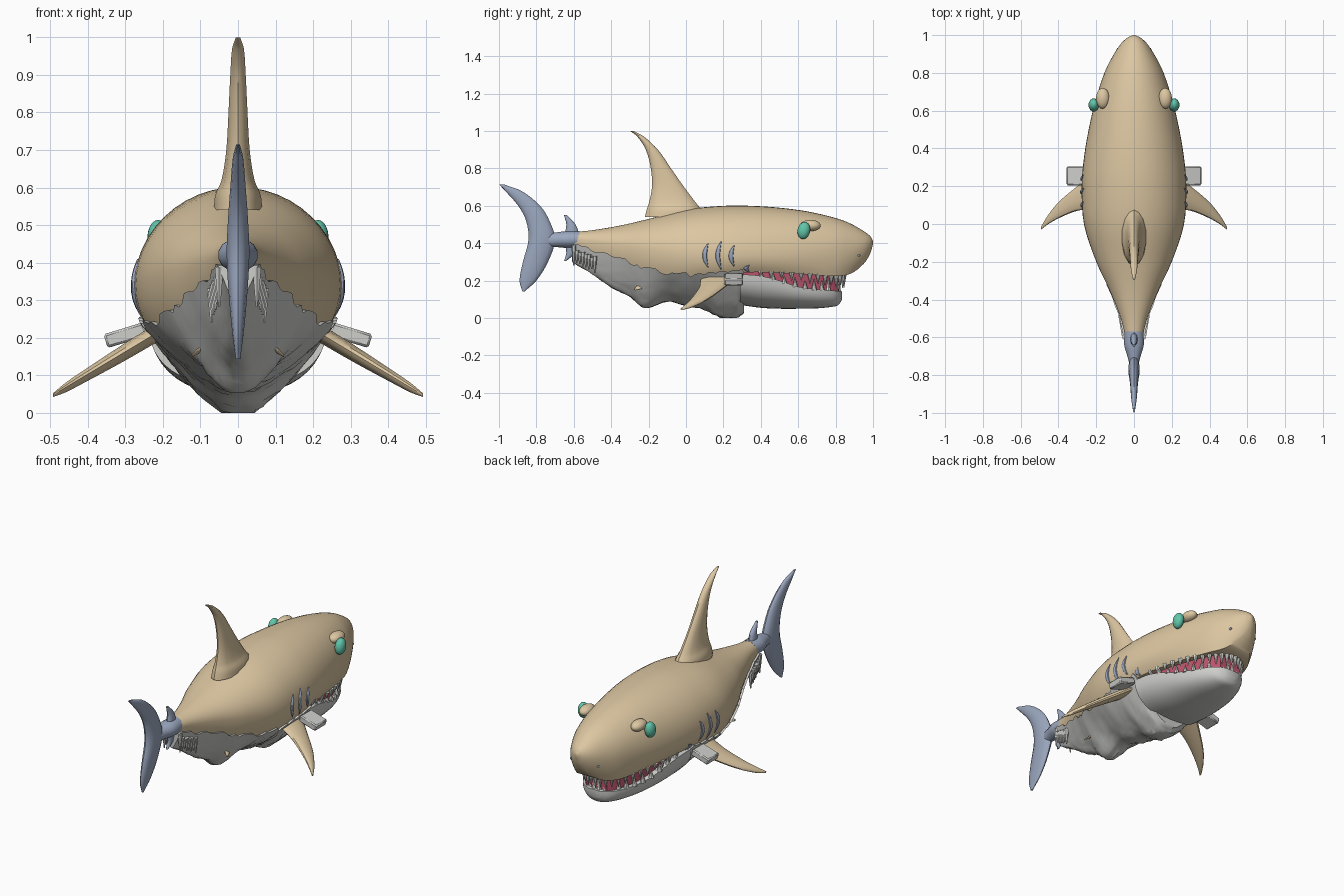
import bpy, bmesh, math, random
from math import sin, cos, pi, radians
from mathutils import Vector, Matrix

if "Cube" in bpy.data.objects:
    bpy.data.objects.remove(bpy.data.objects["Cube"])
rng = random.Random(4)
parts = []


def material(name, *rgb):
    m = bpy.data.materials.new(name)
    m.use_nodes = True
    m.diffuse_color = (*rgb, 1)
    m.node_tree.nodes["Principled BSDF"].inputs["Base Color"].default_value = (*rgb, 1)
    return m


TAN = material("sandy skin", .72, .57, .36)
GREY = material("pale underside", .62, .62, .6)
BLUE = material("slate blue", .33, .39, .52)
TEAL = material("teal eye", .12, .56, .4)
RED = material("mouth red", .5, .09, .15)
WHITE = material("tooth white", .8, .8, .75)


def finish(name, bm, mat, mirror=False):
    bmesh.ops.recalc_face_normals(bm, faces=bm.faces)
    me = bpy.data.meshes.new(name)
    bm.to_mesh(me)
    bm.free()
    me.materials.append(mat)
    ob = bpy.data.objects.new(name, me)
    bpy.context.collection.objects.link(ob)
    if mirror:
        ob.modifiers.new("Mirror", "MIRROR").use_mirror_merge = False
    parts.append(ob)
    return ob


def loft(name, rings, mat, mirror=False):
    """Skin closed rings of equal length and cap both ends."""
    bm = bmesh.new()
    loops = [[bm.verts.new(p) for p in ring] for ring in rings]
    for a, b in zip(loops, loops[1:]):
        for i in range(len(a)):
            j = (i + 1) % len(a)
            bm.faces.new((a[i], a[j], b[j], b[i]))
    bm.faces.new(loops[0])
    bm.faces.new(loops[-1])
    return finish(name, bm, mat, mirror)


def sample(rows, v):
    """Smoothly interpolate a keyed table at first-column value v."""
    v = min(max(v, rows[0][0]), rows[-1][0])
    k = next(i for i in range(len(rows) - 1) if v <= rows[i + 1][0])
    p, q = rows[k], rows[k + 1]
    o, r = rows[max(k - 1, 0)], rows[min(k + 2, len(rows) - 1)]
    h = q[0] - p[0]
    t = (v - p[0]) / h
    out = []
    for c in range(1, len(p)):
        m0 = (q[c] - o[c]) / (q[0] - o[0]) * h
        m1 = (r[c] - p[c]) / (r[0] - p[0]) * h
        out.append((2*t**3 - 3*t*t + 1) * p[c] + (t**3 - 2*t*t + t) * m0
                   + (3*t*t - 2*t**3) * q[c] + (t**3 - t*t) * m1)
    return out


def spread(rows, steps):
    return [p[0] + (q[0] - p[0]) * i / steps
            for p, q in zip(rows, rows[1:]) for i in range(steps)] + [rows[-1][0]]


def fin(name, rows, place, mat, mirror=False, sides=14):
    """Rows: span, leading edge, trailing edge, half thickness."""
    rings = []
    for s in spread(rows, 4):
        a, b, th = sample(rows, s)
        rings.append([place(s, (a + b) / 2 + (a - b) / 2 * cos(u), th * sin(u))
                      for u in (2 * pi * i / sides for i in range(sides))])
    return loft(name, rings, mat, mirror)


def ball(name, loc, size, mat, tilt=0):
    bm = bmesh.new()
    m = Matrix.Translation(loc) @ Matrix.Rotation(tilt, 4, "X") @ Matrix.Diagonal((*size, 1))
    bmesh.ops.create_uvsphere(bm, u_segments=20, v_segments=12, radius=1, matrix=m)
    return finish(name, bm, mat, True)


# Body: y, top, widest height, lip height, half width, lip angle
BODY = [(-.6, .46, .42, .385, .045, 30), (-.5, .47, .41, .35, .07, 30),
        (-.35, .495, .39, .3, .13, 30), (-.2, .53, .37, .25, .2, 30),
        (0, .58, .345, .22, .265, 30), (.2, .6, .335, .232, .277, 30),
        (.35, .6, .335, .245, .265, 30), (.5, .59, .335, .24, .24, 30),
        (.65, .57, .345, .232, .205, 30), (.8, .535, .355, .225, .157, 32),
        (.88, .505, .36, .237, .118, 45), (.95, .465, .38, .29, .073, 65),
        (.985, .438, .395, .345, .037, 80), (1, .413, .405, .395, .006, 80)]


def body_ring(y):
    zt, zm, zl, w, ang = sample(BODY, y)
    a0 = radians(ang)
    low = (zm - zl) / sin(a0)
    ring = []
    for i in range(33):
        a = -a0 + (pi + 2 * a0) * i / 32
        ring.append((w * cos(a), y, zm + (zt - zm if sin(a) > 0 else low) * sin(a)))
    return ring


def body_x(y, z):
    zt, zm, zl, w, ang = sample(BODY, y)
    r = zt - zm if z > zm else (zm - zl) / sin(radians(ang))
    return w * math.sqrt(max(0, 1 - ((z - zm) / r) ** 2))


loft("body", [body_ring(y) for y in spread(BODY, 4)], TAN)

# Ragged belly shell: y, keel height
KEEL = [(-.61, .3), (-.5, .235), (-.4, .165), (-.3, .115), (-.22, .055), (-.1, .09),
        (0, .065), (.1, .045), (.18, .005), (.27, .002), (.31, .03)]
rings = []
for y in spread(KEEL, 4):
    zb, = sample(KEEL, y)
    lip = sample(BODY, y)[2]
    zt = lip + .015 + rng.uniform(-.014, .014)
    w = body_x(y, zt) + .012
    ring = []
    for i in range(25):
        t = i / 12 - 1
        bump = 1 + rng.uniform(-.025, .025) * (1 - t * t)
        ring.append((w * t * bump, y, zt - (zt - zb) * min(1, 1.04 * (1 - abs(t) ** 1.55)) * bump))
    rings.append([(x, y, max(z, 0)) for x, y, z in ring])
loft("belly", rings, GREY)

# Torn strips under the tail root
bm = bmesh.new()
for i in range(8):
    y = -.6 + i * .016
    m = Matrix.Translation((.05 + i * .003, y, .335 - i * .007)) @ Matrix.Rotation(pi, 4, "X")
    bmesh.ops.create_cone(bm, segments=6, radius1=.014, radius2=.003, cap_ends=True,
                          depth=rng.uniform(.06, .11), matrix=m)
finish("torn_strips", bm, GREY, True)

# Lower jaw: y, rim height, bottom, half width
JAW = [(.29, .235, .07, .237), (.4, .225, .055, .23), (.5, .2, .05, .213), (.6, .168, .05, .187),
       (.7, .153, .052, .153), (.78, .147, .06, .113), (.815, .145, .07, .08), (.835, .143, .1, .04)]
rings = []
for y in spread(JAW, 3):
    zt, zb, w = sample(JAW, y)
    rings.append([(w * math.copysign(abs(cos(a)) ** .85, cos(a)), y, zt - (zt - zb) * sin(a) ** .85)
                  for a in (pi * i / 24 for i in range(24))] + [(-w, y, zt)])
loft("lower_jaw", rings, GREY)

# Mouth interior
rings = []
for y in spread(JAW[:-1], 2):
    zt, zb, w = sample(JAW, y)
    w = w * .84
    rings.append([(-w, y, zt - .02), (w, y, zt - .02), (w, y, .25), (-w, y, .25)])
loft("mouth_lining", rings, RED)


# Teeth follow a half oval around each jaw
def teeth(name, width, length, count, upper):
    bm = bmesh.new()
    for i in range(count):
        u = pi * (i + .5) / count
        x, y = width * cos(u), .37 + length * sin(u)
        size = .034 + .034 * sin(u) ** 2 + .008 * (i % 2)
        z = sample(BODY, y)[2] + .008 if upper else sample(JAW, y)[0] - .006
        m = Matrix.Translation((x, y, z + (-size if upper else size) / 2))
        if upper:
            m = m @ Matrix.Rotation(pi, 4, "X")
        bmesh.ops.create_cone(bm, segments=8, radius1=.015, radius2=.001,
                              cap_ends=True, depth=size, matrix=m)
    finish(name, bm, WHITE)


teeth("upper_teeth", .218, .475, 26, True)
teeth("lower_teeth", .212, .445, 22, False)


def upright(z, y, x):
    return (x, y, z)


# Fins
fin("dorsal_fin", [(.54, .085, -.22, .066), (.58, .08, -.21, .062), (.62, .05, -.197, .045),
                   (.7, -.01, -.182, .032), (.8, -.08, -.188, .026), (.9, -.15, -.215, .021),
                   (.97, -.225, -.26, .016), (1, -.28, -.298, .006)], upright, TAN)
fin("tail_fin", [(.143, -.862, -.875, .006), (.2, -.8, -.89, .014), (.3, -.738, -.872, .024),
                 (.42, -.7, -.842, .031), (.52, -.73, -.855, .027), (.6, -.78, -.897, .021),
                 (.68, -.88, -.967, .014), (.715, -.975, -1, .005)], upright, BLUE)
fin("upper_finlet", [(.44, -.57, -.65, .02), (.5, -.59, -.64, .016),
                     (.55, -.637, -.652, .006)], upright, BLUE)
fin("lower_finlet", [(.305, -.64, -.652, .006), (.35, -.59, -.64, .016),
                     (.41, -.57, -.65, .02)], upright, BLUE)
fin("tail_stem", [(-.76, .45, .38, .02), (-.7, .457, .38, .036), (-.64, .465, .375, .053),
                  (-.57, .465, .375, .05)], lambda y, z, x: (x, y, z), BLUE)
fin("pectoral_fins", [(.21, .27, .08, .026), (.3, .2, .07, .024), (.4, .115, .03, .018),
                      (.46, .04, -.005, .013), (.492, -.015, -.03, .005)],
    lambda x, y, t: (x, y, .217 - (x - .21) * .6 + t), TAN, True)
fin("pelvic_fins", [(.05, -.17, -.25, .012), (.09, -.19, -.26, .011), (.122, -.26, -.28, .004)],
    lambda x, y, t: (x, y, .21 - (x - .05) * .8 + t), TAN, True)

# Shoulder flaps beside the pectoral fins
bm = bmesh.new()
m = (Matrix.Translation((.3, .255, .207)) @ Matrix.Rotation(radians(17), 4, "Y")
     @ Matrix.Diagonal((.11, .1, .038, 1)))
bmesh.ops.create_cube(bm, size=1, matrix=m)
flap = finish("shoulder_flaps", bm, GREY, True)
flap.modifiers.new("Bevel", "BEVEL").width = .006

# Gill slits and mouth corner creases hug the skin
for name, yc, z0, z1 in (("rear_gills", .1, .27, .4), ("middle_gills", .17, .26, .41),
                         ("front_gills", .24, .275, .39), ("mouth_creases", .32, .245, .285)):
    rows = [(0, .002, -.002, .003), (.3, .011, -.011, .008),
            (.7, .011, -.011, .008), (1, .002, -.002, .003)]

    def hug(s, c, t):
        y = yc + .018 * (1 - sin(pi * s)) + c
        z = z0 + (z1 - z0) * s
        return (body_x(y, z) + t, y, z)
    fin(name, rows, hug, BLUE, True, 10)

# Eyes, brows and nostrils
ball("eyes", (.213, .63, .468), (.028, .034, .046), TEAL, radians(-12))
ball("brows", (.165, .665, .495), (.036, .055, .03), TAN)
ball("nostrils", (.086, .92, .335), (.006, .012, .007), BLUE)

# Smooth shading with crisp edges
bpy.ops.object.select_all(action="DESELECT")
for ob in parts:
    ob.select_set(True)
bpy.context.view_layer.objects.active = parts[0]
bpy.ops.object.shade_smooth_by_angle(angle=radians(35))
